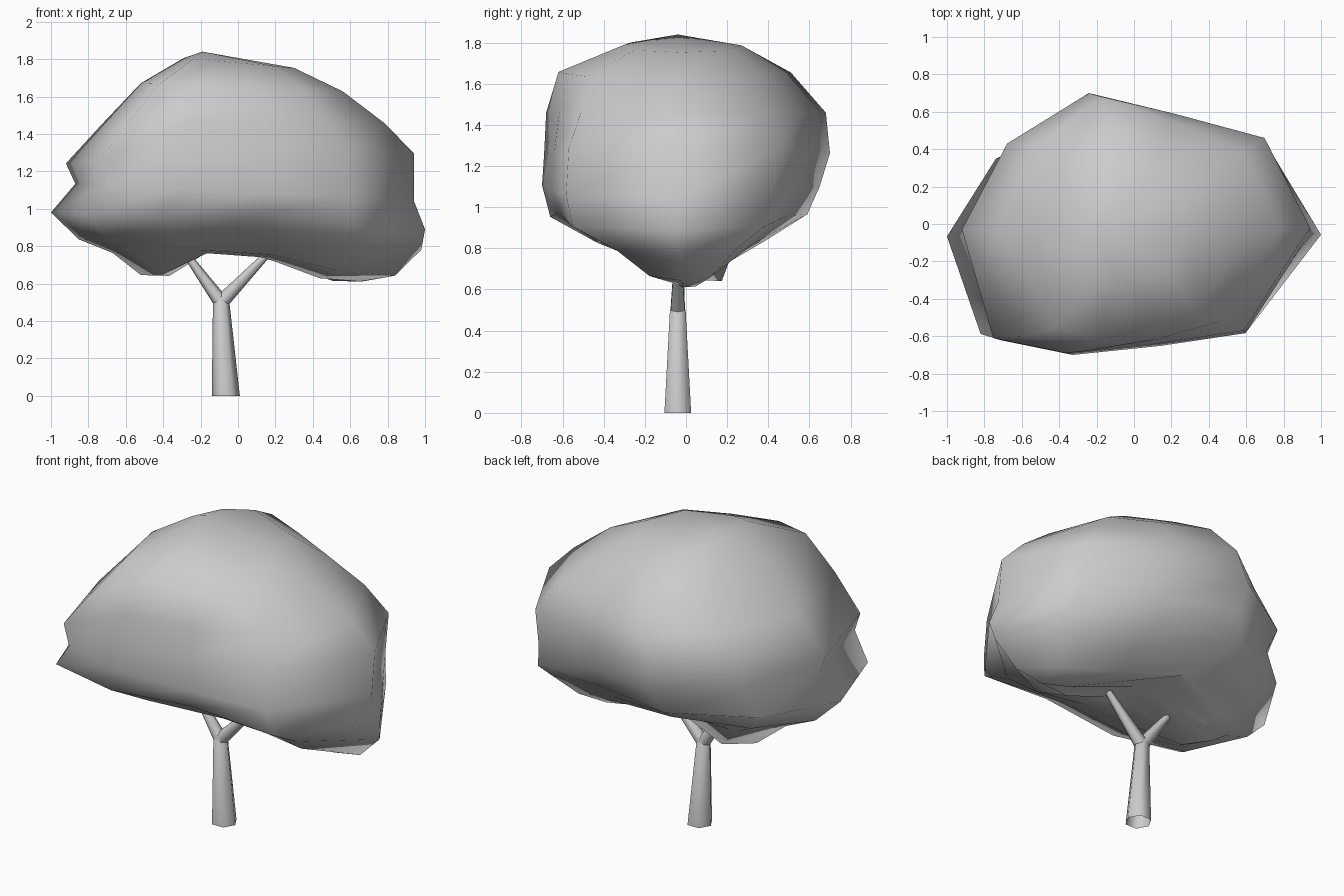
import bpy, bmesh, math
from mathutils import Vector

if "Cube" in bpy.data.objects:
    bpy.data.objects.remove(bpy.data.objects["Cube"])

# Single plain grey material
grey = bpy.data.materials.new("plain_grey")
grey.use_nodes = True
grey.diffuse_color = (0.6, 0.6, 0.6, 1)
shader = next(n for n in grey.node_tree.nodes if n.type == "BSDF_PRINCIPLED")
shader.inputs["Base Color"].default_value = grey.diffuse_color


def finish(name, bm):
    """Turn a bmesh into a smooth shaded grey object."""
    bmesh.ops.recalc_face_normals(bm, faces=bm.faces)
    mesh = bpy.data.meshes.new(name)
    for face in bm.faces:
        face.smooth = True
    bm.to_mesh(mesh)
    bm.free()
    mesh.materials.append(grey)
    obj = bpy.data.objects.new(name, mesh)
    bpy.context.scene.collection.objects.link(obj)
    return obj


def bridge(bm, lower, upper):
    """Join two equal rings of vertices with quads."""
    count = len(lower)
    for i in range(count):
        j = (i + 1) % count
        bm.faces.new((lower[i], lower[j], upper[j], upper[i]))


def fan(bm, ring, tip):
    """Close a ring with triangles meeting at one point."""
    vert = bm.verts.new(tip)
    for i in range(len(ring)):
        bm.faces.new((ring[i], ring[(i + 1) % len(ring)], vert))


def limb(name, sections, axis, sides=6):
    """Tapered open tube through (centre, radius) sections."""
    bm = bmesh.new()
    side = Vector((0, 1, 0))
    across = side.cross(Vector(axis)).normalized()
    previous = None
    for centre, radius in sections:
        ring = []
        for i in range(sides):
            a = math.tau * i / sides
            offset = across * math.cos(a) + side * math.sin(a)
            ring.append(bm.verts.new(Vector(centre) + offset * radius))
        if previous:
            bridge(bm, previous, ring)
        previous = ring
    return finish(name, bm)


# Trunk and its two forking branches
fork = (-0.09, -0.04, 0.5)
limb("trunk", [((-0.065, -0.04, 0), 0.075), (fork, 0.044), ((-0.09, -0.04, 0.53), 0.02)], (0, 0, 1))
limb("right_branch", [(fork, 0.04), ((-0.25, -0.03, 0.72), 0.022), ((-0.3, -0.03, 0.79), 0.018)], (-0.6, 0, 0.8))
limb("left_branch", [(fork, 0.04), ((0.15, -0.04, 0.75), 0.02), ((0.21, -0.04, 0.81), 0.018)], (0.7, 0, 0.7))

# Irregular plan of the crown, reshaped for every level
plan = [(-1, -0.03), (-0.82, -0.61), (-0.4, -0.69), (0.12, -0.64), (0.62, -0.57),
        (1, -0.02), (0.74, 0.46), (0.22, 0.59), (-0.27, 0.7), (-0.74, 0.43)]

# Crown levels: height, x range, y range, slope along x,
# arch over the trunk, narrowing towards the left end
levels = [
    (0.63, (-0.52, 0.66), (-0.1, 0.24), -0.03, 0.19, 1.2),
    (0.71, (-0.67, 0.84), (-0.28, 0.29), -0.08, 0.11, 0.5),
    (0.81, (-0.85, 0.98), (-0.43, 0.4), -0.03, 0.05, 0.1),
    (0.935, (-1, 1), (-0.66, 0.59), -0.045, 0.07, 0),
    (1.09, (-0.87, 0.94), (-0.7, 0.65), -0.05, 0, 0),
    (1.27, (-0.92, 0.94), (-0.69, 0.7), 0.03, 0, 0),
    (1.46, (-0.72, 0.78), (-0.68, 0.68), 0, 0, 0.2),
    (1.65, (-0.52, 0.56), (-0.62, 0.51), -0.04, 0, 0.25),
    (1.78, (-0.29, 0.3), (-0.3, 0.27), -0.09, 0, 0),
]

crown = bmesh.new()
rings = []
for height, (left, right), (front, back), slope, arch, pinch in levels:
    ring = []
    for px, py in plan:
        x = left + (right - left) * (px + 1) / 2
        y = front + (back - front) * (py + 0.69) / 1.39
        y = -0.04 + (y + 0.04) * (1 - pinch * max(0, x))
        reach = 0.55 if x > -0.08 else 0.26
        bulge = max(0, 1 - abs(x + 0.08) / reach)
        ring.append(crown.verts.new((x, y, height + slope * x + arch * bulge)))
    if rings:
        bridge(crown, rings[-1], ring)
    rings.append(ring)

# Hollow underside and rounded top
fan(crown, rings[0], (-0.05, 0, 0.84))
fan(crown, rings[-1], (-0.19, -0.04, 1.84))
finish("leafy_crown", crown)
